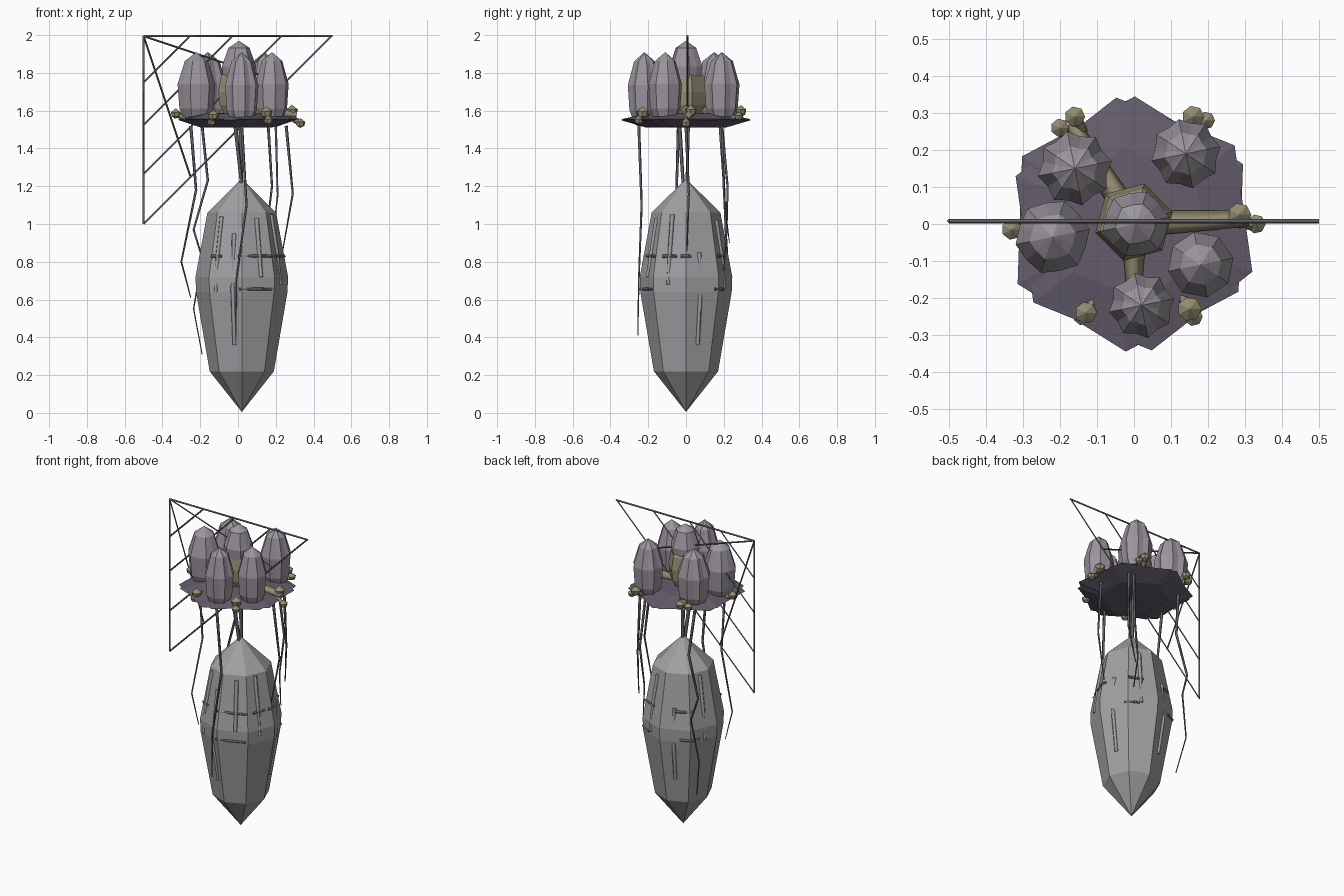
import bpy, bmesh, math
from mathutils import Vector

if "Cube" in bpy.data.objects:
    bpy.data.objects.remove(bpy.data.objects["Cube"])


def material(name, rgb):
    m = bpy.data.materials.new(name)
    m.diffuse_color = (*rgb, 1)
    m.use_nodes = True
    m.node_tree.nodes["Principled BSDF"].inputs["Base Color"].default_value = m.diffuse_color
    return m


PURPLE = material("dark_purple", (0.13, 0.11, 0.15))
POD = material("pod_grey", (0.33, 0.30, 0.34))
OCHRE = material("ochre", (0.30, 0.27, 0.17))
THREAD = material("thread", (0.12, 0.12, 0.13))
BODY = material("husk_grey", (0.36, 0.35, 0.36))


def lathe(name, centre, profile, sides, mat=None, turn=0.0, groove=1.0):
    """Rings of (radius, z); radius 0 makes a pole; groove pulls in every second vertex."""
    bm = bmesh.new()
    cx, cy = centre
    rings = []
    for r, z in profile:
        if r == 0:
            rings.append([bm.verts.new((cx, cy, z))])
            continue
        ring = []
        for i in range(sides):
            a = turn + math.tau * i / sides
            k = r * (groove if i % 2 else 1)
            ring.append(bm.verts.new((cx + k * math.cos(a), cy + k * math.sin(a), z)))
        rings.append(ring)
    for lo, hi in zip(rings, rings[1:]):
        for i in range(sides):
            j = (i + 1) % sides
            quad = [lo[i % len(lo)], lo[j % len(lo)], hi[j % len(hi)], hi[i % len(hi)]]
            bm.faces.new(list(dict.fromkeys(quad)))
    for end in (rings[0], rings[-1]):
        if len(end) > 1:
            bm.faces.new(end)
    bmesh.ops.recalc_face_normals(bm, faces=bm.faces)
    me = bpy.data.meshes.new(name)
    bm.to_mesh(me)
    bm.free()
    ob = bpy.data.objects.new(name, me)
    bpy.context.collection.objects.link(ob)
    if mat:
        me.materials.append(mat)
    return ob


def tube(name, pts, r0, r1, mat):
    """Four-sided thread through pts, tapering from r0 to r1."""
    cu = bpy.data.curves.new(name, 'CURVE')
    cu.dimensions = '3D'
    cu.bevel_depth = 1.0
    cu.bevel_resolution = 0
    cu.use_fill_caps = True
    sp = cu.splines.new('POLY')
    sp.points.add(len(pts) - 1)
    for i, p in enumerate(pts):
        sp.points[i].co = (*p, 1)
        sp.points[i].radius = r0 + (r1 - r0) * i / (len(pts) - 1)
    cu.materials.append(mat)
    ob = bpy.data.objects.new(name, cu)
    bpy.context.collection.objects.link(ob)
    return ob


# hanging husk
HUSK = [(0, 0.005), (0.17, 0.22), (0.242, 0.64), (0.245, 0.72), (0.182, 1.06), (0, 1.24)]
lathe("husk", (0.02, 0), HUSK, 8, BODY)


def husk_radius(z):
    for (r0, z0), (r1, z1) in zip(HUSK, HUSK[1:]):
        if z0 <= z <= z1:
            return r0 + (r1 - r0) * (z - z0) / (z1 - z0)
    return 0


def on_husk(deg, z, out=0.0):
    # point on the flat octagon side at this angle
    a = math.radians(deg)
    off = math.radians(deg % 45 - 22.5)
    r = husk_radius(z) * math.cos(math.pi / 8) / math.cos(off) + out
    return (0.02 + r * math.cos(a), r * math.sin(a), z)


# raised veins down the husk
for deg, top, low in [(233, 1.04, 0.64), (258, 0.95, 0.36), (297, 1.03, 0.72), (335, 1.05, 0.68),
                      (20, 0.85, 0.36), (65, 1.02, 0.66), (110, 0.85, 0.38), (160, 1.04, 0.64)]:
    tube("vein", [on_husk(deg, top), on_husk(deg, 0.5 * (top + low)), on_husk(deg, low)],
         0.013, 0.011, BODY)

# horizontal slits wrapped round the husk
for z, spans in [(0.83, [(265, 315), (325, 347), (353, 367), (45, 70), (110, 140), (225, 240)]),
                 (0.655, [(267, 312), (40, 62), (120, 150)])]:
    for a, b in spans:
        tube("slit", [on_husk(a + (b - a) * t, z, 0.002) for t in (0, 0.5, 1)], 0.009, 0.007, THREAD)

# lens-shaped platform of two skewed hexagons
lathe("platform", (0.0, 0.0), [(0, 1.52), (0.22, 1.515), (0.345, 1.555), (0.21, 1.585), (0, 1.59)],
      6, PURPLE, math.radians(-82))
lathe("platform_layer", (-0.01, 0.0), [(0, 1.51), (0.21, 1.51), (0.345, 1.55), (0.21, 1.58), (0, 1.58)],
      6, PURPLE, math.radians(-90 + 58))

# ochre core with root arms
lathe("core", (0.0, 0.005), [(0.07, 1.57), (0.1, 1.63), (0.108, 1.7), (0.095, 1.78), (0.06, 1.82)],
      6, OCHRE, math.radians(15))
for end in [(0.31, 0.015, 1.58), (-0.17, 0.27, 1.565), (0.0, -0.16, 1.59)]:
    tube("root_arm", [(0, 0, 1.61), end], 0.036, 0.022, OCHRE)

# pods: x, y, radius, base, height, sides, groove
for x, y, r, base, h, n, g in [(-0.16, 0.15, 0.102, 1.57, 0.34, 16, 0.86),
                               (0.14, 0.19, 0.095, 1.57, 0.34, 16, 0.88),
                               (-0.22, -0.035, 0.102, 1.57, 0.34, 12, 0.92),
                               (0.02, -0.22, 0.09, 1.56, 0.35, 16, 0.86),
                               (0.18, -0.11, 0.09, 1.57, 0.34, 8, 1.0),
                               (0.005, 0.0, 0.092, 1.70, 0.27, 12, 0.92)]:
    prof = [(0.72 * r, base), (0.9 * r, base + 0.12 * h), (r, base + 0.5 * h),
            (0.62 * r, base + 0.86 * h), (0, base + h)]
    lathe("pod", (x, y), prof, n, POD, 0.2, g)

# little ochre nodules round the rim, each on a short stalk
for x, y, z, r in [(-0.16, 0.29, 1.595, 0.028), (-0.2, 0.26, 1.58, 0.025), (0.16, 0.29, 1.6, 0.03),
                   (0.195, 0.28, 1.57, 0.024), (0.285, 0.025, 1.6, 0.032), (0.33, 0.0, 1.535, 0.026),
                   (-0.33, -0.015, 1.585, 0.028), (-0.13, -0.24, 1.575, 0.03),
                   (-0.14, -0.25, 1.54, 0.024), (0.15, -0.23, 1.59, 0.033), (0.16, -0.25, 1.55, 0.026)]:
    lathe("nodule", (x, y), [(0, z - r), (0.8 * r, z - 0.6 * r), (r, z + 0.2 * r), (0, z + r)], 7, OCHRE)
    tube("stalk", [(x * 0.85, y * 0.85, 1.56), (x, y, z)], 0.012, 0.018, OCHRE)

# two cords carrying the husk
for dx, dy in [(-0.015, -0.035), (0.012, 0.012)]:
    tube("cord", [(dx, dy, 1.53), (0.02, dy * 0.4, 1.2)], 0.012, 0.01, THREAD)

# hanging strands
for pts in [[(-0.25, -0.04, 1.52), (-0.222, -0.05, 1.18), (-0.3, -0.05, 0.8), (-0.25, -0.05, 0.61)],
            [(-0.19, 0.18, 1.52), (-0.16, 0.2, 1.23), (-0.235, 0.21, 0.97), (-0.19, 0.22, 0.82),
             (-0.235, 0.2, 0.55), (-0.19, 0.16, 0.31)],
            [(0.02, -0.25, 1.52), (0.045, -0.235, 1.1), (-0.01, -0.25, 0.7), (-0.01, -0.255, 0.41)],
            [(0.16, 0.19, 1.52), (0.18, 0.22, 1.2), (0.15, 0.215, 0.95), (0.17, 0.2, 0.75)],
            [(0.2, 0.19, 1.52), (0.21, 0.2, 1.15), (0.18, 0.23, 0.9)],
            [(0.255, 0.0, 1.52), (0.29, 0.015, 1.16), (0.235, 0.005, 0.85)]]:
    tube("strand", pts, 0.009, 0.003, THREAD)

# corner web: four spokes from one corner and diagonal cross threads
corner = Vector((-0.5, 0.008, 1.995))
for dx, dz, r in [(1, 0, 0.006), (0, -0.995, 0.006), (0.25, -0.75, 0.005), (0.75, -0.25, 0.005)]:
    tube("web_spoke", [corner, corner + Vector((dx, 0, dz))], r, r, THREAD)
for d in (0.245, 0.47, 0.73, 0.995):
    tube("web_cross", [corner + Vector((0, 0, -d)), corner + Vector((d, 0, 0))], 0.005, 0.005, THREAD)
